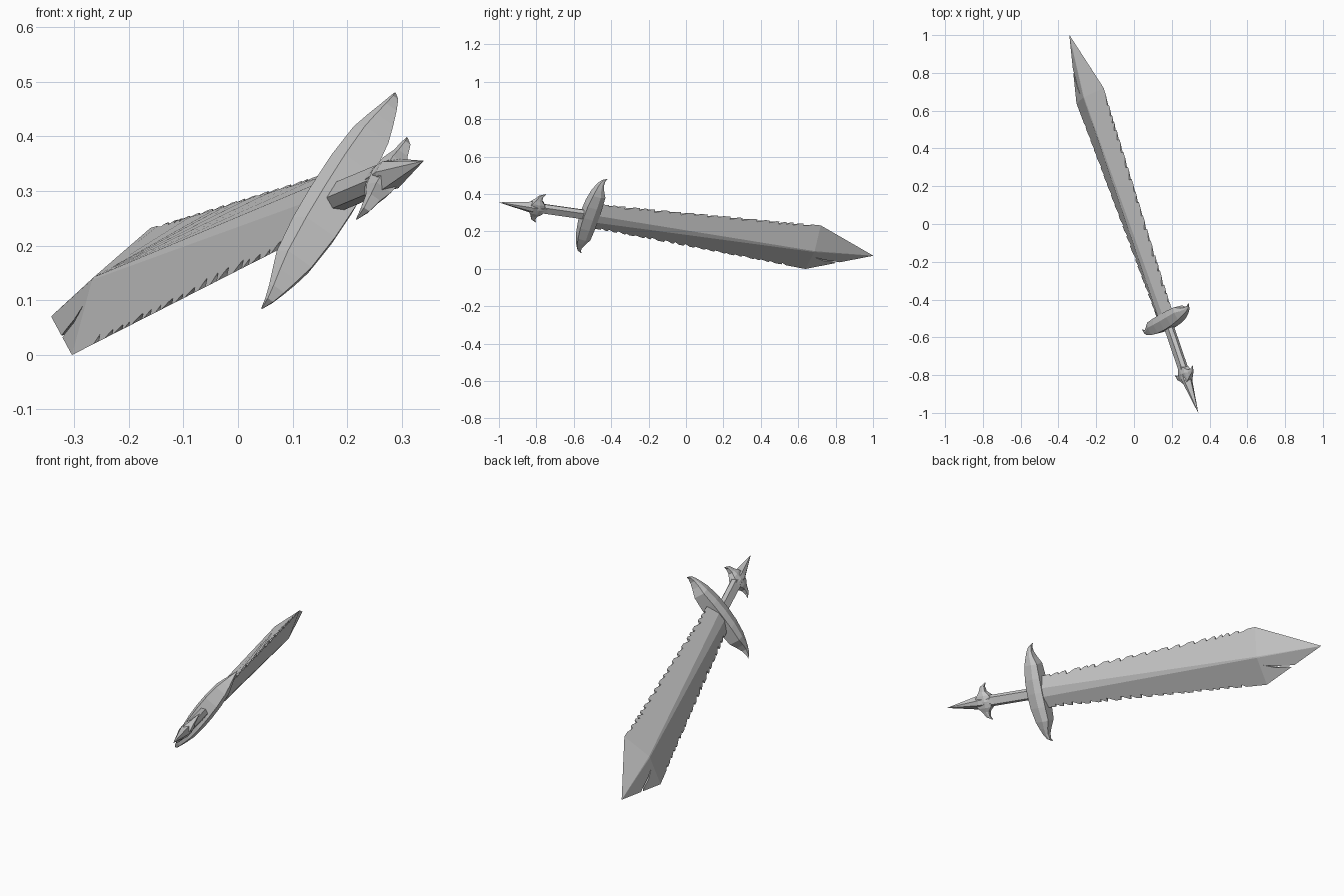
import bpy, bmesh, random
from mathutils import Vector, Matrix

if "Cube" in bpy.data.objects:
    bpy.data.objects.remove(bpy.data.objects["Cube"])

random.seed(4)

# Sword frame: s along the axis from pommel point to tip, w across the blade, n through its thickness
START, TIP = Vector((0.34, -1.0, 0.355)), Vector((-0.342, 1.0, 0.07))
D = (TIP - START).normalized()
W = Vector((0.14, 0.09, 0.23))
W = (W - D * W.dot(D)).normalized()
N = D.cross(W)
FRAME = Matrix.Translation(START) @ Matrix((D, W, N)).transposed().to_4x4()
LENGTH = (TIP - START).length


def finish(name, bm):
    bmesh.ops.remove_doubles(bm, verts=bm.verts, dist=1e-5)
    bmesh.ops.recalc_face_normals(bm, faces=bm.faces)
    bmesh.ops.transform(bm, matrix=FRAME, verts=bm.verts)
    me = bpy.data.meshes.new(name)
    bm.to_mesh(me)
    bm.free()
    ob = bpy.data.objects.new(name, me)
    bpy.context.collection.objects.link(ob)
    return ob


def add_loft(bm, rings):
    """Skin a row of equal-length point rings and cap both ends."""
    rows = [[bm.verts.new(p) for p in r] for r in rings]
    for a, b in zip(rows, rows[1:]):
        for i in range(len(a)):
            j = (i + 1) % len(a)
            bm.faces.new((a[i], a[j], b[j], b[i]))
    bm.faces.new(rows[0])
    bm.faces.new(rows[-1])


def loft(name, rings):
    bm = bmesh.new()
    add_loft(bm, rings)
    return finish(name, bm)


def hexagon(s, h, c, n):
    return [(s, h, 0), (s, c, n), (s, -c, n), (s, -h, 0), (s, -c, -n), (s, c, -n)]


def crossbar(name, sections):
    """Bar along w, mirrored about the axis; section = (w, s_back, s_front, n)."""
    full = [(-w, a, b, n) for w, a, b, n in reversed(sections)] + sections[1:]
    return loft(name, [[(a, w, -n * .75), (a, w, n * .75), (a * .4 + b * .6, w, n),
                        (b, w, n * .75), (b, w, -n * .75), (a * .4 + b * .6, w, -n)]
                       for w, a, b, n in full])


# Blade: flat centre facet closing to a ridge, then the faceted point
S_SHOULDER, H_BASE, H_SHOULDER = 1.79, 0.078, 0.143
blade = loft("blade", [hexagon(0.53, 0.077, 0.022, 0.030),
                       hexagon(S_SHOULDER, H_SHOULDER, 0.003, 0.042),
                       hexagon(LENGTH, 0.0008, 0.0004, 0.0004)])

# Chips along both cutting edges
cut = bmesh.new()


def add_prism(outline):
    add_loft(cut, [[(s, w, z) for s, w in outline] for z in (-0.1, 0.1)])


def edge(s):
    return H_BASE + (H_SHOULDER - H_BASE) * (s - 0.55) / (S_SHOULDER - 0.55)


for side, last in ((1, 1.74), (-1, 1.70)):
    s = 0.60
    while s < last:
        size = random.uniform(0.025, 0.06)
        deep = random.uniform(0.008, 0.018)
        e0, e1 = edge(s), edge(s + size)
        add_prism([(s, side * (e0 + 0.02)), (s + 0.004, side * (e0 - deep)),
                   (s + size * 0.45, side * (e0 - deep * 0.6)),
                   (s + size, side * (e1 + 0.001)), (s + size, side * (e1 + 0.02))])
        s += size + random.uniform(0.004, 0.03)

# Crack running in from the edge of the point
add_prism([(1.99, -0.075), (1.93, -0.066), (1.87, -0.060), (1.81, -0.045),
           (1.865, -0.067), (1.93, -0.074), (1.97, -0.085)])
cutter = finish("chip_cutter", cut)
cutter.hide_render = True
mod = blade.modifiers.new("chips", 'BOOLEAN')
mod.operation, mod.solver, mod.object = 'DIFFERENCE', 'EXACT', cutter
bpy.context.view_layer.objects.active = blade
blade.select_set(True)
bpy.ops.object.modifier_apply(modifier="chips")
bpy.data.objects.remove(cutter)

# Guard: heavy bar with horns curling toward the point
crossbar("guard", [(0, 0.475, 0.56, 0.046), (0.07, 0.478, 0.56, 0.044),
                   (0.14, 0.488, 0.558, 0.036), (0.175, 0.497, 0.542, 0.026),
                   (0.205, 0.506, 0.533, 0.016), (0.228, 0.518, 0.535, 0.008),
                   (0.243, 0.543, 0.546, 0.001)])

# Grip
loft("grip", [hexagon(s, 0.028, 0.018, 0.02) for s in (0.18, 0.5)])

# Pommel spike
loft("pommel_spike", [hexagon(0, 0.0006, 0.0003, 0.0003), hexagon(0.19, 0.036, 0.012, 0.026),
                      hexagon(0.27, 0.027, 0.012, 0.02)])

# Pommel horns
crossbar("pommel_horns", [(0, 0.165, 0.265, 0.026), (0.03, 0.18, 0.25, 0.022),
                          (0.05, 0.195, 0.23, 0.014), (0.075, 0.207, 0.228, 0.008),
                          (0.092, 0.237, 0.24, 0.001)])
